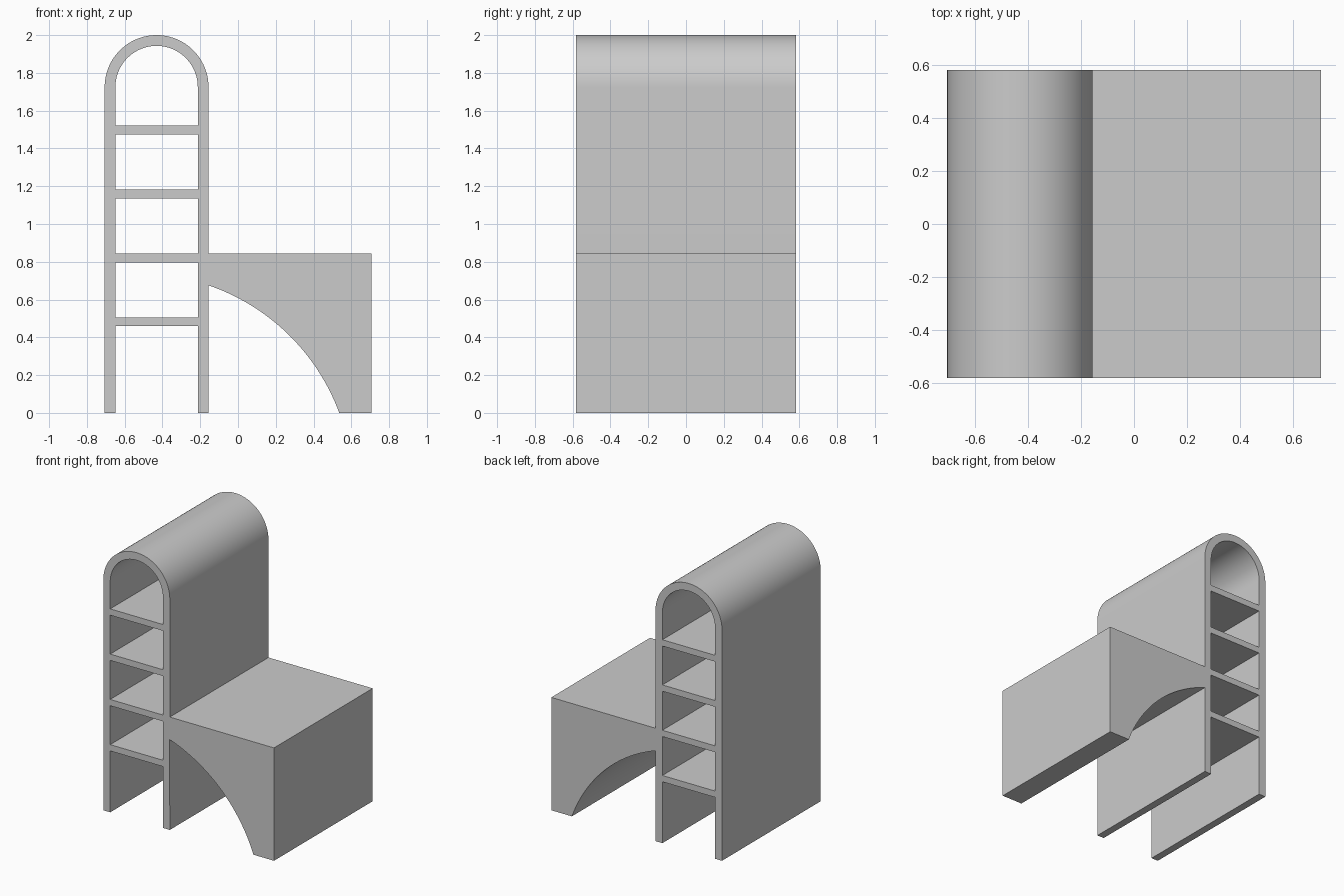
import bpy
import bmesh
from math import pi, sin, cos, atan2, hypot, radians

cube = bpy.data.objects.get("Cube")
if cube:
    bpy.data.objects.remove(cube, do_unlink=True)

# Main dimensions
HALF_W, HALF_D = 0.706, 0.583
WALL, SHELF = 0.057, 0.047
R_OUT = 0.275
R_IN = R_OUT - WALL
TOWER_X = -HALF_W + R_OUT
SPRING_Z = 2 - R_OUT
SHELF_TOPS = [0.506, 0.844, 1.183, 1.521]
DESK_Z = SHELF_TOPS[1]

grey = bpy.data.materials.new("light grey")
grey.use_nodes = True
colour = (0.6, 0.6, 0.6, 1)
grey.diffuse_color = colour
grey.node_tree.nodes["Principled BSDF"].inputs["Base Color"].default_value = colour


def arc(cx, cz, r, start, end, steps):
    angles = [start + (end - start) * i / steps for i in range(steps + 1)]
    return [(cx + r * cos(a), cz + r * sin(a)) for a in angles]


def extruded_section(name, loops):
    """Fill the outer loop less the inner loops, and extrude it along y."""
    curve = bpy.data.curves.new(name, "CURVE")
    curve.dimensions = "2D"
    curve.fill_mode = "BOTH"
    curve.extrude = HALF_D
    for loop in loops:
        spline = curve.splines.new("POLY")
        spline.points.add(len(loop) - 1)
        for point, (x, z) in zip(spline.points, loop):
            point.co = (x, z, 0, 1)
        spline.use_cyclic_u = True
    obj = bpy.data.objects.new(name, curve)
    bpy.context.collection.objects.link(obj)
    obj.rotation_euler.x = pi / 2
    bpy.ops.object.select_all(action="DESELECT")
    obj.select_set(True)
    bpy.context.view_layer.objects.active = obj
    bpy.ops.object.convert(target="MESH")
    bpy.ops.object.transform_apply(location=False, rotation=True, scale=False)
    # Weld caps to sides and make the normals face outward
    bm = bmesh.new()
    bm.from_mesh(obj.data)
    bmesh.ops.remove_doubles(bm, verts=bm.verts, dist=0.0001)
    bmesh.ops.recalc_face_normals(bm, faces=bm.faces)
    bm.to_mesh(obj.data)
    bm.free()
    obj.data.materials.clear()
    obj.data.materials.append(grey)
    bpy.ops.object.shade_smooth_by_angle(angle=radians(30))
    return obj


left, right = TOWER_X - R_IN, TOWER_X + R_IN
tower_edge = TOWER_X + R_OUT

# Curved underside of the desk, from its foot up to the tower wall
cx, cz = -0.52, -0.39
foot_x, under_z = 0.536, 0.68
radius = hypot(foot_x - cx, cz)
underside = arc(cx, cz, radius, atan2(-cz, foot_x - cx),
                atan2(under_z - cz, tower_edge - cx), 32)

# Outer outline: arched tower, desk and the open bay at the floor
bay_top = SHELF_TOPS[0] - SHELF
outline = arc(TOWER_X, SPRING_Z, R_OUT, 0, pi, 48)
outline += [(-HALF_W, 0), (left, 0), (left, bay_top), (right, bay_top),
            (right, 0), (tower_edge, 0)]
outline += underside[::-1]
outline += [(HALF_W, 0), (HALF_W, DESK_Z), (tower_edge, DESK_Z)]

# Compartments between the shelves, the top one arched
compartments = []
for floor, above in zip(SHELF_TOPS, SHELF_TOPS[1:]):
    ceiling = above - SHELF
    compartments.append([(left, floor), (right, floor),
                         (right, ceiling), (left, ceiling)])
compartments.append([(left, SHELF_TOPS[-1]), (right, SHELF_TOPS[-1])]
                    + arc(TOWER_X, SPRING_Z, R_IN, 0, pi, 48))

extruded_section("arched_bookcase_with_desk", [outline] + compartments)
